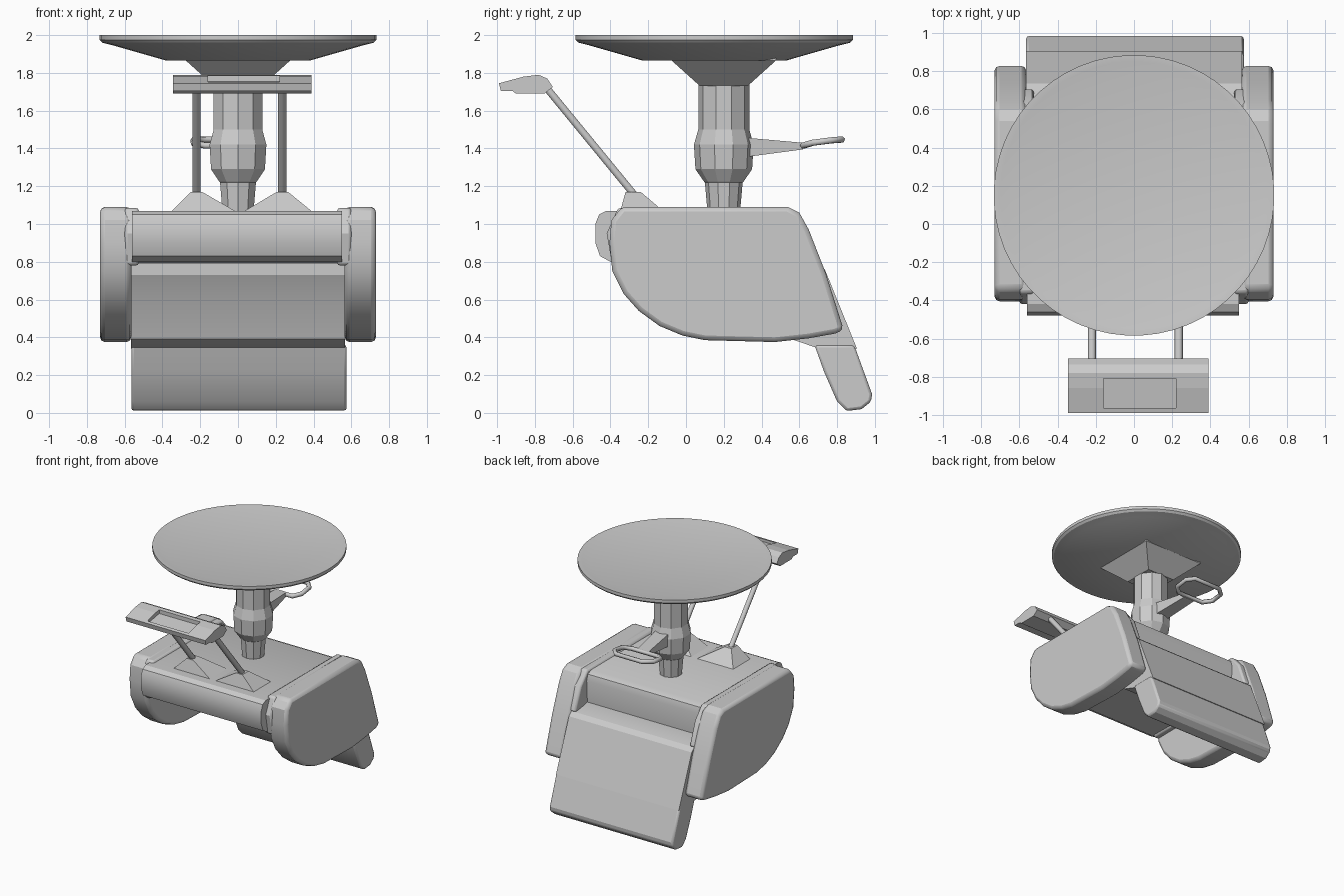
import bpy, bmesh, math

if "Cube" in bpy.data.objects:
    bpy.data.objects.remove(bpy.data.objects["Cube"])


def make(name, verts, faces, bevel=0.0, segs=2, smooth=True):
    me = bpy.data.meshes.new(name)
    me.from_pydata(verts, [], faces)
    bm = bmesh.new()
    bm.from_mesh(me)
    bmesh.ops.recalc_face_normals(bm, faces=bm.faces)
    bm.to_mesh(me)
    bm.free()
    ob = bpy.data.objects.new(name, me)
    bpy.context.collection.objects.link(ob)
    if bevel:
        m = ob.modifiers.new("bevel", 'BEVEL')
        m.width, m.segments, m.limit_method = bevel, segs, 'ANGLE'
        m.angle_limit = math.radians(35)
    if smooth:
        bpy.ops.object.select_all(action='DESELECT')
        ob.select_set(True)
        bpy.context.view_layer.objects.active = ob
        bpy.ops.object.shade_smooth_by_angle(angle=math.radians(25))
    return ob


def prism(name, prof, x0, x1, bevel=0.0, smooth=True):
    """Extrude a (y, z) profile along x."""
    n = len(prof)
    verts = [(x, y, z) for x in (x0, x1) for y, z in prof]
    faces = [tuple(range(n)), tuple(range(n, 2 * n))]
    faces += [(i, (i + 1) % n, n + (i + 1) % n, n + i) for i in range(n)]
    return make(name, verts, faces, bevel, smooth=smooth)


def lathe(name, prof, cy, sides, smooth=True):
    """Spin an (r, z) profile about a vertical axis, ends capped."""
    verts, faces = [], []
    for r, z in prof:
        for k in range(sides):
            a = 2 * math.pi * (k + 0.5) / sides
            verts.append((r * math.cos(a), cy + r * math.sin(a), z))
    for j in range(len(prof) - 1):
        for k in range(sides):
            a, b = j * sides + k, j * sides + (k + 1) % sides
            faces.append((a, b, b + sides, a + sides))
    faces += [tuple(range(sides)), tuple(range(len(verts) - sides, len(verts)))]
    return make(name, verts, faces, smooth=smooth)


def tube(name, pts, r, cyclic=False):
    cu = bpy.data.curves.new(name, 'CURVE')
    cu.dimensions = '3D'
    cu.bevel_depth, cu.bevel_resolution, cu.use_fill_caps = r, 1, True
    sp = cu.splines.new('POLY')
    sp.points.add(len(pts) - 1)
    for p, co in zip(sp.points, pts):
        p.co = (*co, 1)
    sp.use_cyclic_u = cyclic
    ob = bpy.data.objects.new(name, cu)
    bpy.context.collection.objects.link(ob)
    return ob


BOX = [(0, 1, 2, 3), (4, 5, 6, 7), (0, 1, 5, 4), (1, 2, 6, 5), (2, 3, 7, 6), (3, 0, 4, 7)]

# Side panels with the big rounded lower front
panel = [(-0.34, 1.09), (0.54, 1.09), (0.60, 1.06), (0.65, 0.97), (0.74, 0.74), (0.835, 0.44),
         (0.79, 0.42), (0.65, 0.395), (0.47, 0.375), (0.1, 0.385), (-0.02, 0.41),
         (-0.14, 0.46), (-0.25, 0.54), (-0.33, 0.63), (-0.39, 0.75), (-0.405, 0.90),
         (-0.395, 1.02)]
for side, s in (("left", -1), ("right", 1)):
    prism(side + "_side_panel", panel, s * 0.565, s * 0.73, 0.025)
    # Narrow collar where the front bar meets the panel
    prism(side + "_collar", [(-0.36, 1.085), (0.55, 1.085), (0.64, 0.98), (0.71, 0.79),
                             (-0.39, 0.78), (-0.42, 0.95)], s * 0.525, s * 0.60, 0.015)

# Upper body with rounded front bar
prism("upper_body", [(-0.42, 1.07), (0.50, 1.07), (0.545, 1.05), (0.56, 1.0), (0.55, 0.79),
                     (-0.40, 0.80), (-0.455, 0.83), (-0.48, 0.90), (-0.48, 1.0),
                     (-0.46, 1.05)], -0.56, 0.55)

# Sloping back slab and lower flap
prism("back_slab", [(0.42, 0.80), (0.55, 0.82), (0.70, 0.79), (0.735, 0.76), (0.905, 0.34),
                    (0.69, 0.345), (0.56, 0.39), (0.49, 0.60), (0.42, 0.73)], -0.567, 0.567)
prism("lower_flap", [(0.68, 0.36), (0.89, 0.36), (0.985, 0.10), (0.98, 0.06), (0.93, 0.02),
                     (0.85, 0.01), (0.80, 0.06), (0.73, 0.22)], -0.565, 0.575, 0.015)

# Pedestal, neck and round top
lathe("pedestal", [(0.085, 1.05), (0.10, 1.22), (0.105, 1.225), (0.15, 1.29), (0.158, 1.42),
                   (0.135, 1.50), (0.135, 1.74)], 0.2, 10, False)
lathe("neck_flare", [(0.178, 1.73), (0.39, 1.865), (0.39, 1.90)], 0.2, 4, False)
lathe("round_top", [(0.38, 1.865), (0.66, 1.945), (0.72, 1.96), (0.735, 1.975), (0.735, 2.0),
                    (0.70, 1.998), (0.64, 1.985)], 0.15, 56)

# Height lever: tapered arm and loop grip
make("lever_arm", [(x * w - dx, y, z)
                   for y, w, dx, z0, z1 in ((0.28, 0.06, 0, 1.35, 1.46), (0.62, 0.05, 0.04, 1.395, 1.43))
                   for x, z in ((-1, z0), (1, z0), (1, z1), (-1, z1))], BOX, smooth=False)
tube("lever_loop", [(-0.17, 0.62, 1.415), (0.07, 0.62, 1.415), (0.12, 0.67, 1.43), (0.12, 0.77, 1.443),
                    (0.07, 0.825, 1.447), (-0.17, 0.825, 1.447), (-0.235, 0.77, 1.443),
                    (-0.235, 0.67, 1.43)], 0.018, True)

# Front rail: two rods on pyramid feet
for side, x, a, b in (("left", -0.22, -0.36, 0.0), ("right", 0.235, 0.02, 0.40)):
    t = 0.03
    verts = [(a, -0.35, 1.06), (b, -0.35, 1.06), (b, -0.11, 1.06), (a, -0.11, 1.06),
             (x - t, -0.32, 1.17), (x + t, -0.32, 1.17), (x + t, -0.24, 1.17), (x - t, -0.24, 1.17)]
    make(side + "_rod_foot", verts, BOX, smooth=False)
    tube(side + "_rod", [(x, -0.27, 1.15), (x, -0.75, 1.735)], 0.022)

# Hand bar with a recess on top
bar = prism("hand_bar", [(-0.99, 1.745), (-0.86, 1.78), (-0.78, 1.79), (-0.735, 1.77), (-0.705, 1.725),
                         (-0.75, 1.69), (-0.90, 1.69), (-0.92, 1.705), (-0.98, 1.705)], -0.345, 0.39,
            smooth=False)
cut = prism("recess_cutter", [(-0.965, 1.9), (-0.81, 1.9), (-0.81, 1.755), (-0.965, 1.73)], -0.16, 0.22,
            smooth=False)
cut.hide_render = True
cut.hide_set(True)
m = bar.modifiers.new("recess", 'BOOLEAN')
m.operation, m.object, m.solver = 'DIFFERENCE', cut, 'EXACT'
